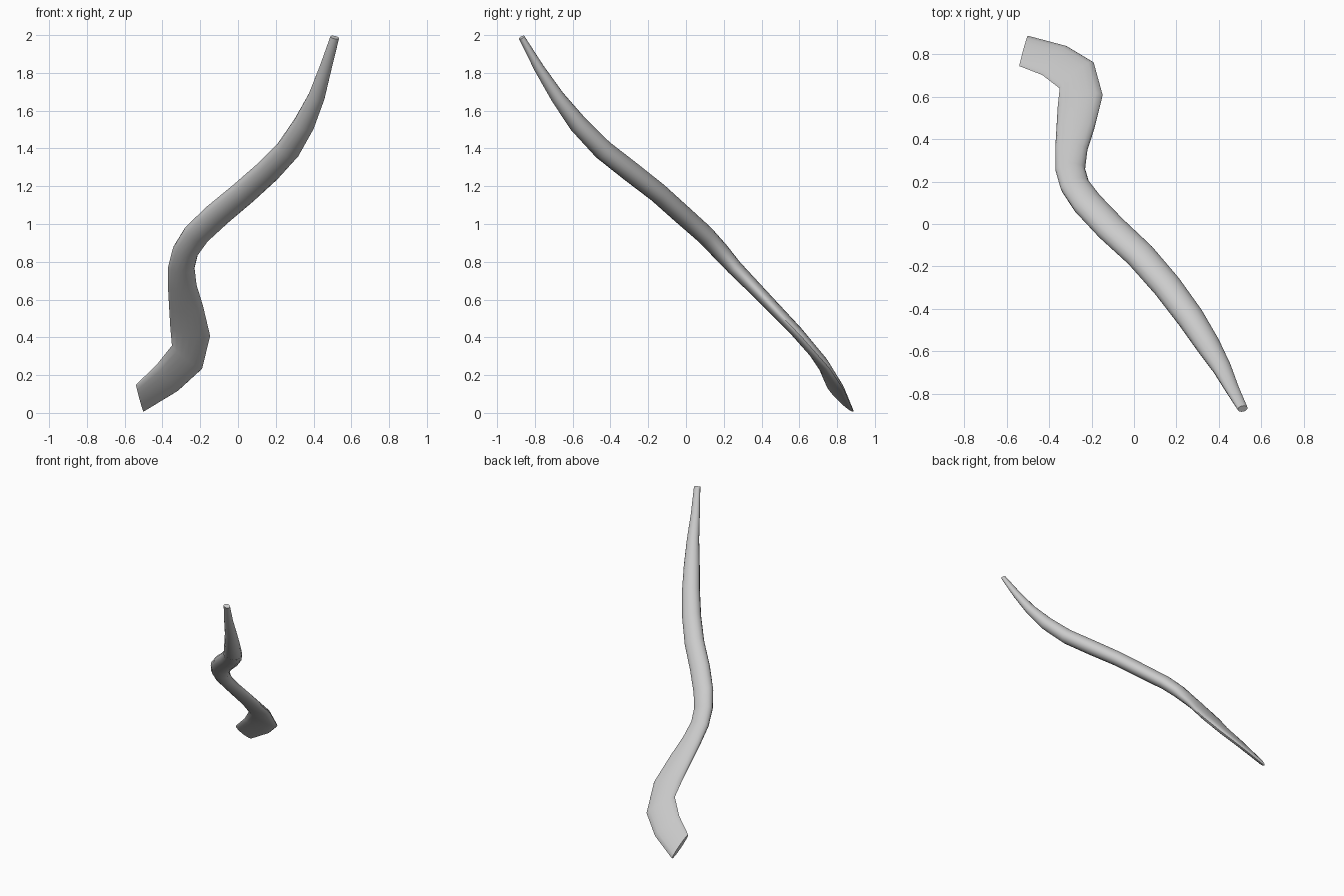
import bpy, bmesh, math
from mathutils import Vector

if "Cube" in bpy.data.objects:
    bpy.data.objects.remove(bpy.data.objects["Cube"])

# Rings from the flat base to the slender tip: centre x, y, z, half width, half thickness
RINGS = [
    (-0.520, 0.815, 0.078, 0.103, 0.016), (-0.375, 0.770, 0.185, 0.112, 0.023),
    (-0.270, 0.700, 0.295, 0.118, 0.028), (-0.253, 0.585, 0.430, 0.110, 0.031),
    (-0.275, 0.460, 0.560, 0.090, 0.034), (-0.295, 0.352, 0.672, 0.076, 0.037),
    (-0.300, 0.256, 0.770, 0.070, 0.041), (-0.278, 0.180, 0.857, 0.070, 0.047),
    (-0.220, 0.098, 0.945, 0.074, 0.050), (-0.108, -0.020, 1.050, 0.075, 0.052),
    (0.030, -0.148, 1.165, 0.073, 0.053), (0.155, -0.292, 1.277, 0.070, 0.055),
    (0.265, -0.440, 1.393, 0.066, 0.054), (0.350, -0.572, 1.530, 0.058, 0.049),
    (0.415, -0.680, 1.672, 0.045, 0.037), (0.463, -0.778, 1.825, 0.033, 0.027),
    (0.512, -0.870, 1.988, 0.024, 0.016),
]
SIDES = 16
FLAT = Vector((0, 1, 1)).normalized()   # direction of the thin side

bm = bmesh.new()
centres = [Vector(r[:3]) for r in RINGS]
loops = []
for i, (c, r) in enumerate(zip(centres, RINGS)):
    # Rings face along the incoming segment, the base ring nearly along x
    t = (c - centres[i - 1]).normalized() if i else Vector((1, -0.14, 0.14)).normalized()
    if 0 < i < 4:
        t = (t + Vector((0.2, 0, 0))).normalized()
    elif i > 4 and i < len(RINGS) - 1:
        t = (t + (centres[i + 1] - c).normalized()).normalized()
    wide = FLAT.cross(t).normalized()
    thin = t.cross(wide).normalized()
    loops.append([bm.verts.new(c + wide * r[3] * math.cos(a) + thin * r[4] * math.sin(a))
                  for a in (2 * math.pi * k / SIDES for k in range(SIDES))])

# Skin between rings, closed ends
for a, b in zip(loops, loops[1:]):
    for k in range(SIDES):
        n = (k + 1) % SIDES
        bm.faces.new((a[k], a[n], b[n], b[k]))
bm.faces.new(loops[0][::-1])
bm.faces.new(loops[-1])
bmesh.ops.recalc_face_normals(bm, faces=bm.faces)

mesh = bpy.data.meshes.new("twisted_horn")
bm.to_mesh(mesh)
bm.free()
horn = bpy.data.objects.new("twisted_horn", mesh)
bpy.context.collection.objects.link(horn)
bpy.context.view_layer.objects.active = horn
horn.select_set(True)
bpy.ops.object.shade_smooth_by_angle(angle=math.radians(50))
